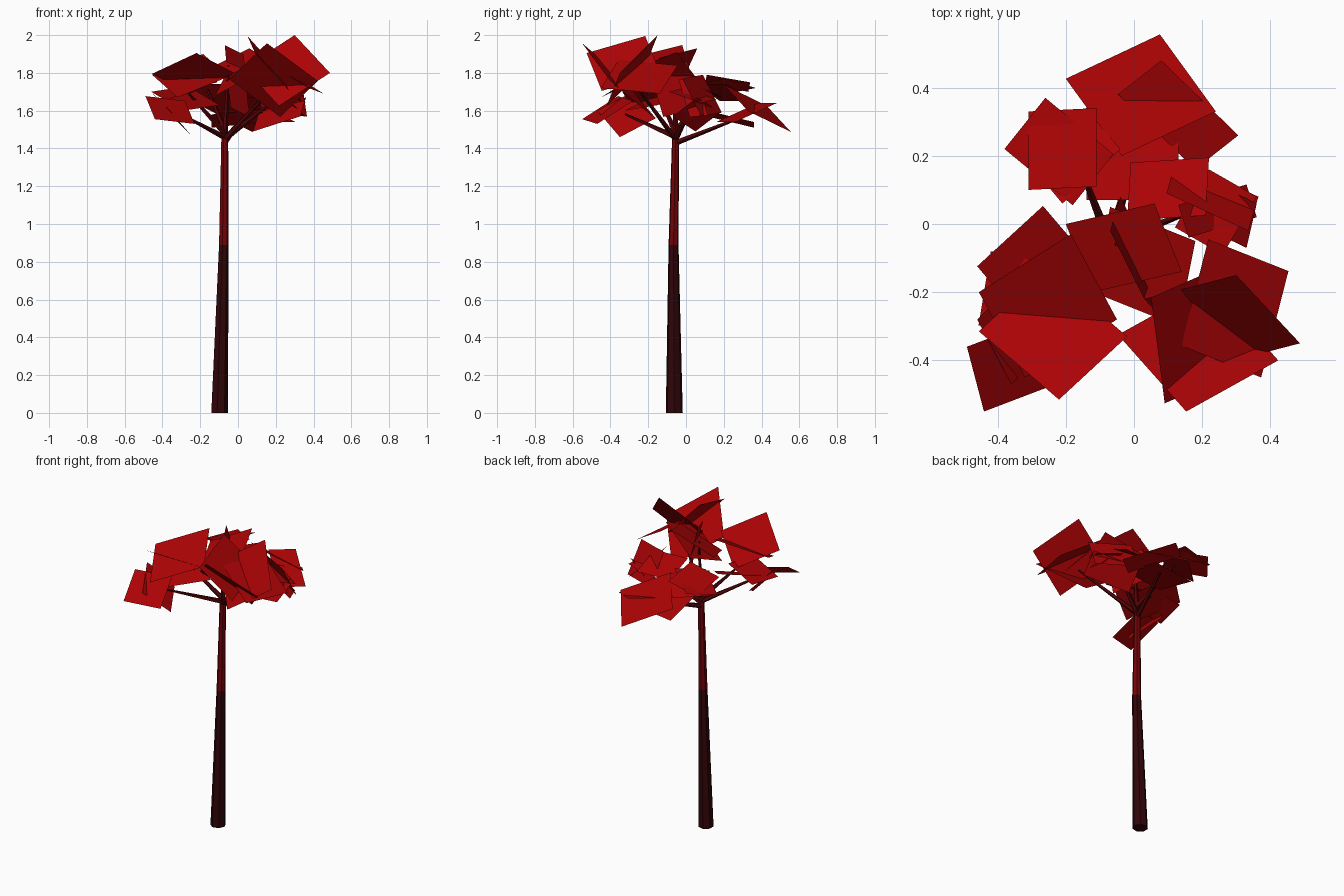
import bpy, bmesh, math
from mathutils import Vector


def material(name, rgb):
    m = bpy.data.materials.new(name)
    m.diffuse_color = (*rgb, 1)
    return m


LEAF = material("leaf red", (0.41, 0.001, 0.0015))
BARK_LOW = material("dark bark", (0.030, 0.0015, 0.0025))
BARK_HIGH = material("red bark", (0.17, 0.001, 0.002))
TWIG = material("branch bark", (0.085, 0.001, 0.002))


def finish(name, bm, *mats):
    me = bpy.data.meshes.new(name)
    bm.to_mesh(me)
    bm.free()
    for m in mats:
        me.materials.append(m)
    ob = bpy.data.objects.new(name, me)
    bpy.context.collection.objects.link(ob)
    return ob


def limb(name, path, sides, mats, split=None):
    """Tapered many-sided tube; path = [(x, y, z, radius), ...]"""
    bm = bmesh.new()
    pts = [Vector(p[:3]) for p in path]
    axis = (pts[-1] - pts[0]).normalized()
    # level rings for the upright trunk, tilted ones for branches
    q = Vector((0, 0, 1)).rotation_difference(Vector((0, 0, 1)) if split else axis)
    rings = []
    for p, c in zip(path, pts):
        rings.append([bm.verts.new(c + q @ Vector((p[3] * math.cos(a), p[3] * math.sin(a), 0)))
                      for a in (2 * math.pi * i / sides for i in range(sides))])
    for r0, r1 in zip(rings, rings[1:]):
        for i in range(sides):
            j = (i + 1) % sides
            bm.faces.new((r0[i], r0[j], r1[j], r1[i]))
    bm.faces.new(rings[0][::-1])
    bm.faces.new(rings[-1])
    if split:
        for f in bm.faces:
            f.material_index = int(f.calc_center_median().z > split)
    return finish(name, bm, *mats)


def leaves(name, cards):
    """Flat leaf cards: each has a corner and two edge vectors"""
    bm = bmesh.new()
    for c, u, v in cards:
        c, u, v = Vector(c), Vector(u), Vector(v)
        if u.cross(v).z < 0:
            u, v = v, u
        bm.faces.new([bm.verts.new(p) for p in (c, c + u, c + u + v, c + v)])
    return finish(name, bm, LEAF)


# Trunk: dark below, redder above
limb("trunk", [(-0.10, -0.062, 0, 0.046), (-0.076, -0.066, 0.89, 0.027),
               (-0.071, -0.055, 1.46, 0.019)], 7, (BARK_LOW, BARK_HIGH), 0.89)

# Branches from the trunk top out to each leaf cluster
top = (-0.071, -0.055)
tips = {"right_front": (1.45, 0.20, -0.27, 1.74), "left_front": (1.46, -0.30, -0.32, 1.58),
        "left": (1.48, -0.27, -0.15, 1.70), "centre": (1.45, -0.05, -0.06, 1.84),
        "right": (1.45, 0.20, 0.05, 1.66), "back_left": (1.50, -0.17, 0.20, 1.73),
        "back": (1.43, 0.04, 0.33, 1.58)}
for n, (z, x, y, tz) in tips.items():
    mid = (top[0] * 0.5 + x * 0.5, top[1] * 0.5 + y * 0.5, z * 0.5 + tz * 0.5)
    limb("branch_" + n, [(*top, z, 0.016), (*mid, 0.011), (x, y, tz, 0.006)], 5, (TWIG,))

# Leaf clusters
leaves("leaves_right_front", [
    ((0.30, -0.15, 2.0), (0.187, -0.2, -0.2), (-0.27, -0.07, -0.175)),
    ((0.453, -0.138, 1.69), (-0.235, 0.093, 0.15), (-0.08, -0.312, 0.03)),
    ((0.153, -0.55, 1.957), (-0.2, 0.225, -0.19), (0.27, 0.15, -0.2)),
    ((0.09, -0.526, 1.905), (0.18, 0.08, -0.2), (-0.04, 0.31, 0.09))])
leaves("leaves_left_front", [
    ((-0.44, -0.55, 1.555), (-0.05, 0.19, 0.122), (0.21, 0.08, -0.025)),
    ((-0.24, -0.35, 1.46), (-0.12, -0.12, 0.14), (-0.1, 0.19, 0.1)),
    ((-0.22, -0.515, 1.905), (-0.235, 0.2, -0.11), (0.2, 0.185, -0.105))])
leaves("leaves_left", [
    ((-0.46, -0.124, 1.70), (0.193, 0.177, 0.03), (0.17, -0.2, -0.1)),
    ((-0.455, -0.2, 1.79), (0.27, 0.17, 0.11), (0.135, -0.25, -0.12)),
    ((-0.42, -0.08, 1.65), (-0.036, -0.217, -0.02), (0.2, -0.04, 0.07))])
leaves("leaves_centre", [
    ((-0.2, 0.0, 1.80), (0.26, 0.06, 0.13), (0.08, -0.2, -0.05)),
    ((-0.07, 0.05, 1.78), (0.25, -0.1, 0.13), (-0.05, -0.25, -0.1)),
    ((-0.07, -0.02, 1.947), (0.1, -0.2, -0.05), (0.03, 0.1, -0.33))])
leaves("leaves_right", [
    ((0.365, 0.08, 1.57), (-0.03, -0.1, 0.2), (-0.24, 0.11, 0.02)),
    ((0.33, -0.07, 1.57), (-0.25, 0.12, -0.08), (0.03, 0.13, 0.1)),
    ((0.36, 0.02, 1.566), (-0.03, 0.096, 0.01), (-0.2, -0.06, 0.2)),
    ((-0.01, 0.18, 1.67), (0.23, 0.015, 0.0), (-0.01, -0.17, 0.08)),
    ((0.22, 0.16, 1.66), (0.14, -0.08, -0.02), (-0.1, -0.17, 0.06))])
leaves("leaves_back_left", [
    ((-0.38, 0.22, 1.69), (0.12, 0.15, 0.03), (0.2, -0.165, 0.05)),
    ((-0.31, 0.33, 1.70), (0.0, -0.23, 0.04), (0.2, 0.01, 0.05)),
    ((-0.14, 0.34, 1.65), (0.1, -0.12, 0.09), (-0.17, -0.16, 0.0))])
leaves("leaves_back", [
    ((0.076, 0.556, 1.487), (-0.276, -0.13, 0.14), (0.164, -0.226, 0.11)),
    ((-0.047, 0.38, 1.64), (0.127, 0.1, 0.0), (0.226, -0.22, -0.1)),
    ((-0.14, 0.36, 1.51), (0.27, 0.0, 0.03), (0.0, -0.29, 0.07))])
